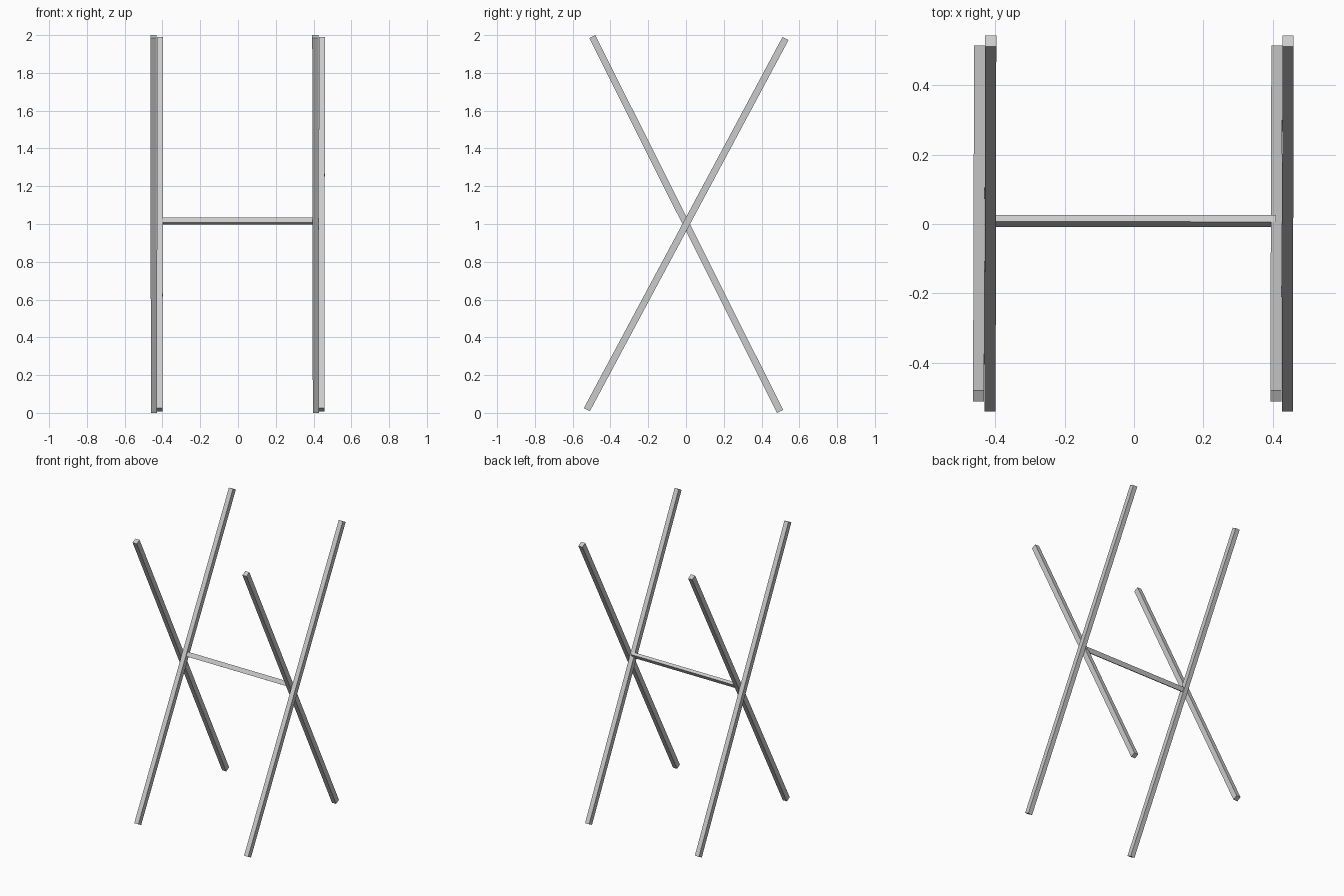
import bpy
from mathutils import Matrix, Vector

cube = bpy.data.objects.get("Cube")
if cube:
    bpy.data.objects.remove(cube, do_unlink=True)

grey = bpy.data.materials.new("light grey")
grey.use_nodes = True
colour = (0.6, 0.6, 0.6, 1)
grey.diffuse_color = colour
grey.node_tree.nodes["Principled BSDF"].inputs["Base Color"].default_value = colour


def bar(name, start, end, side, width, depth):
    """Rectangular bar between two points; width runs along side."""
    start, end = Vector(start), Vector(end)
    axis = (end - start).normalized()
    across = Vector(side)
    across = (across - axis * across.dot(axis)).normalized()
    rotation = Matrix((across, axis.cross(across), axis)).transposed()
    bpy.ops.mesh.primitive_cube_add(size=1)
    obj = bpy.context.object
    obj.name = obj.data.name = name
    size = Matrix.Diagonal((width, depth, (end - start).length, 1))
    obj.data.transform(rotation.to_4x4() @ size)
    obj.location = (start + end) / 2
    obj.data.materials.append(grey)


# Crossed legs: each frame pairs two bars lying side by side
for label, x in (("right", -0.43), ("left", 0.427)):
    bar(label + "_leg_leaning_forward",
        (x - 0.015, 0.498, 0.008), (x - 0.018, -0.496, 1.992),
        (1, 0, 0), 0.032, 0.036)
    bar(label + "_leg_leaning_back",
        (x + 0.015, -0.525, 0.017), (x + 0.017, 0.527, 1.982),
        (1, 0, 0), 0.032, 0.036)

# Crossbar joining the two frames, tilted with the legs
bar("crossbar", (-0.415, 0.009, 1.015), (0.41, 0.008, 1.015),
    (0, 0.5, 0.87), 0.031, 0.022)
